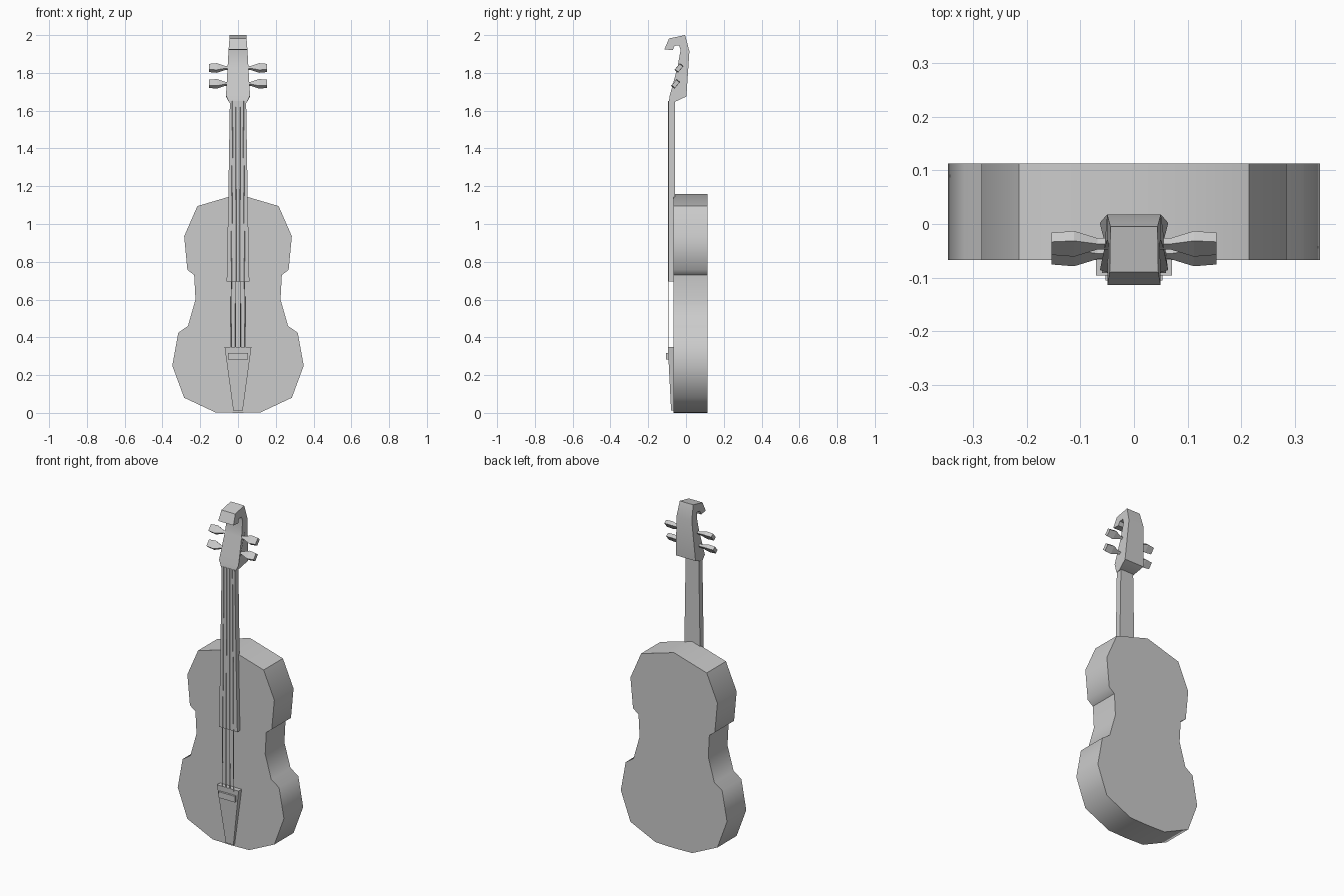
import bpy, bmesh, math
from mathutils import Vector

if "Cube" in bpy.data.objects:
    bpy.data.objects.remove(bpy.data.objects["Cube"])


def make_mesh(name, rings, smooth=None):
    """Skin a list of equal-length closed rings and cap both ends."""
    bm = bmesh.new()
    vs = [[bm.verts.new(p) for p in ring] for ring in rings]
    n = len(vs[0])
    for a, b in zip(vs, vs[1:]):
        for i in range(n):
            j = (i + 1) % n
            bm.faces.new((a[i], a[j], b[j], b[i]))
    bm.faces.new(vs[0])
    bm.faces.new(vs[-1])
    bmesh.ops.recalc_face_normals(bm, faces=bm.faces)
    me = bpy.data.meshes.new(name)
    bm.to_mesh(me)
    bm.free()
    ob = bpy.data.objects.new(name, me)
    bpy.context.collection.objects.link(ob)
    if smooth:
        bpy.ops.object.select_all(action='DESELECT')
        ob.select_set(True)
        bpy.context.view_layer.objects.active = ob
        bpy.ops.object.shade_smooth_by_angle(angle=math.radians(smooth))
    return ob


def slab(name, sections):
    """Box-like bar from (z, half width, front y, back y) sections."""
    return make_mesh(name, [[(-w, f, z), (w, f, z), (w, b, z), (-w, b, z)]
                            for z, w, f, b in sections])


# Body: mirrored waisted outline, extruded front to back
half = [(0.12, 0.003), (0.285, 0.08), (0.348, 0.25), (0.316, 0.425),
        (0.265, 0.46), (0.225, 0.60), (0.232, 0.73), (0.268, 0.757),
        (0.285, 0.935), (0.215, 1.095)]
outline = [(0, 0)] + half + [(0, 1.158)] + [(-x, z) for x, z in reversed(half)]
make_mesh("body", [[(x, y, z) for x, z in outline] for y in (-0.067, 0.113)], 50)

# Fingerboard over the body, neck above it
slab("fingerboard", [(0.695, 0.060, -0.092, -0.066), (1.15, 0.051, -0.092, -0.066)])
slab("neck", [(1.13, 0.0515, -0.092, -0.058), (1.65, 0.043, -0.092, -0.058)])

# Tailpiece and the bar across it
slab("tailpiece", [(0.012, 0.025, -0.079, -0.066), (0.35, 0.071, -0.096, -0.066)])
slab("tailpiece_bar", [(0.282, 0.053, -0.106, -0.085), (0.318, 0.053, -0.106, -0.085)])


# Head: hooked side profile whose width varies with height
def head_width(z):
    keys = [(1.64, 0.045), (1.675, 0.064), (1.92, 0.050), (2.0, 0.044)]
    for (z0, w0), (z1, w1) in zip(keys, keys[1:]):
        if z <= z1:
            return w0 + (w1 - w0) * (z - z0) / (z1 - z0)
    return keys[-1][1]


profile = [(-0.092, 1.64), (-0.062, 1.645), (0.002, 1.675), (0.018, 1.915),
           (-0.005, 2.0), (-0.09, 1.982), (-0.114, 1.925), (-0.07, 1.92),
           (-0.061, 1.943), (-0.036, 1.946), (-0.029, 1.92), (-0.045, 1.83),
           (-0.086, 1.68)]
make_mesh("head", [[(s * head_width(z), y, z) for y, z in profile]
                   for s in (-1, 1)], 35)

# Tuning pegs: tilted rectangular sections along x, two on each side
long_axis, short_axis = Vector((0, 0.64, 0.77)), Vector((0, -0.77, 0.64))
for side, label in ((-1, "left"), (1, "right")):
    for k, (y, z) in enumerate([(-0.055, 1.742), (-0.037, 1.826)]):
        rings = []
        for x, a, b in [(0.045, 0.008, 0.007), (0.068, 0.008, 0.007),
                        (0.112, 0.023, 0.012), (0.154, 0.019, 0.011)]:
            c = Vector((side * x, y, z))
            rings.append([c + long_axis * a * i + short_axis * b * j
                          for i, j in ((-1, -1), (1, -1), (1, 1), (-1, 1))])
        make_mesh(f"peg_{label}_{k + 1}", rings)

# Strings from the tailpiece to the head
for k in range(4):
    t = (k - 1.5) / 1.5
    r = 0.0025
    rings = [[(x + r * math.cos(a), y + r * math.sin(a), z)
              for a in (math.pi / 3 * i for i in range(6))]
             for x, y, z in ((0.038 * t, -0.094, 0.34), (0.028 * t, -0.094, 1.65))]
    make_mesh(f"string_{k + 1}", rings)
